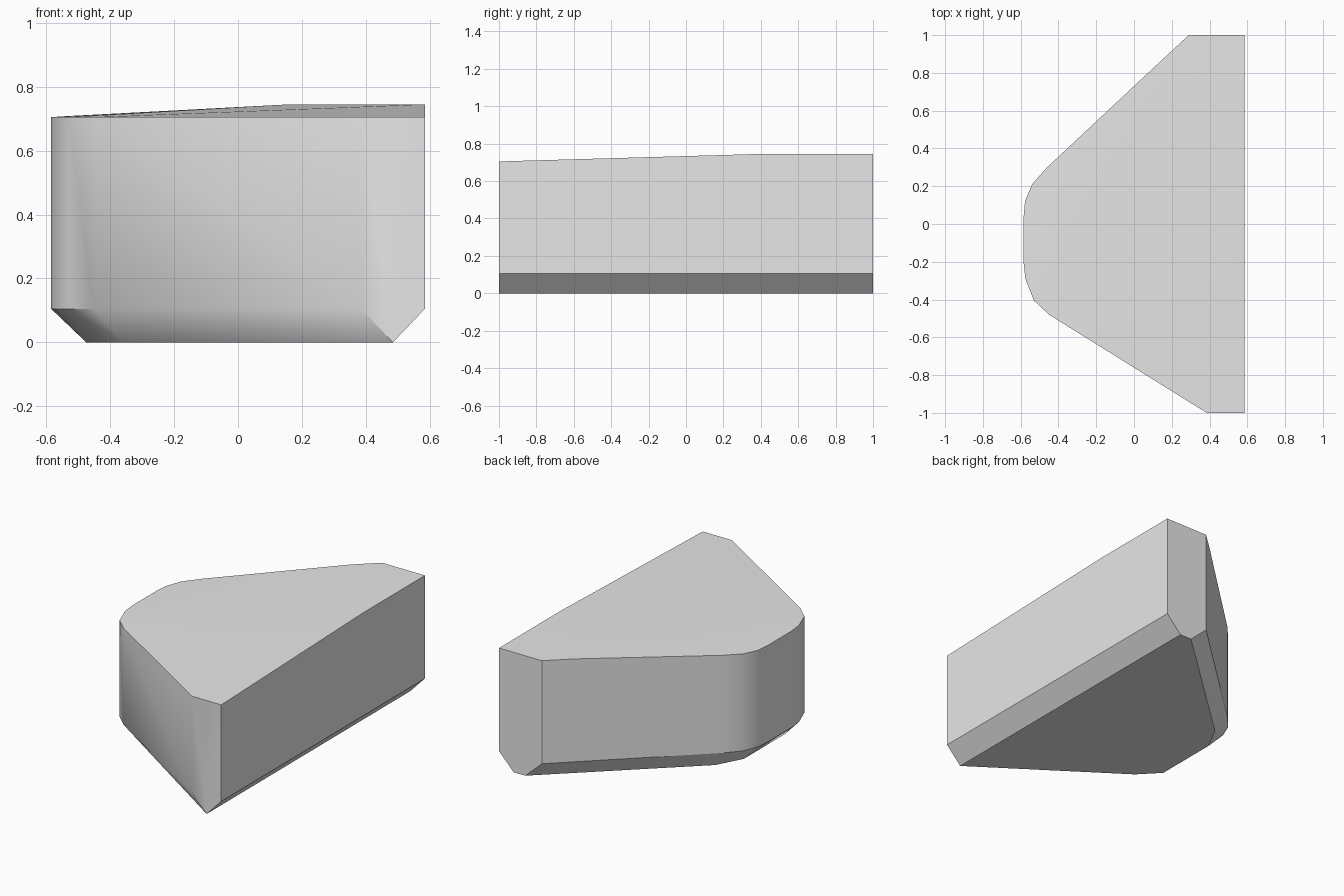
import bpy, bmesh, math

cube = bpy.data.objects.get("Cube")
if cube:
    bpy.data.objects.remove(cube, do_unlink=True)

LOW, HIGH, CHAMFER = 0.705, 0.745, 0.105

# Plan outline: front part and rounded nose, then the raised back part
nose = [(0.585, -1), (0.385, -1), (-0.45, -0.48), (-0.53, -0.405),
        (-0.575, -0.29), (-0.585, -0.2), (-0.585, 0.03), (-0.577, 0.12)]
shoulder = [(-0.54, 0.21, 0.708), (-0.46, 0.30, 0.712)]
back = [(0.29, 1), (0.585, 1)]
crease = [(0.16, 0.88), (0.585, 0.4)]
# Underside outline, drawn in from the walls
base = [(0.485, -1), (-0.36, -0.42), (-0.475, -0.3), (-0.475, 0.11),
        (-0.39, 0.27), (0.405, 1), (0.485, 1)]

points = [(x, y, LOW) for x, y in nose]
points += shoulder
points += [(x, y, HIGH) for x, y in back + crease]
points += [(x, y, CHAMFER) for x, y in nose + [s[:2] for s in shoulder] + back]
points += [(x, y, 0) for x, y in base]

# Solid wedge block wrapped around the outlines
bm = bmesh.new()
for p in points:
    bm.verts.new(p)
hull = bmesh.ops.convex_hull(bm, input=bm.verts[:])
spare = {v for v in hull["geom_interior"] + hull["geom_unused"]
         if isinstance(v, bmesh.types.BMVert) and not v.link_faces}
bmesh.ops.delete(bm, geom=list(spare), context='VERTS')
bmesh.ops.dissolve_limit(bm, angle_limit=math.radians(0.3),
                         verts=bm.verts[:], edges=bm.edges[:])
bmesh.ops.recalc_face_normals(bm, faces=bm.faces[:])
mesh = bpy.data.meshes.new("wedge_block")
bm.to_mesh(mesh)
bm.free()

block = bpy.data.objects.new("wedge_block", mesh)
bpy.context.collection.objects.link(block)

# Plain grey finish
grey = bpy.data.materials.new("plain_grey")
grey.use_nodes = True
colour = (0.8, 0.8, 0.8, 1)
grey.diffuse_color = colour
for node in grey.node_tree.nodes:
    if node.type == 'BSDF_PRINCIPLED':
        node.inputs["Base Color"].default_value = colour
mesh.materials.append(grey)

# Soft nose, crisp corners
bpy.ops.object.select_all(action='DESELECT')
block.select_set(True)
bpy.context.view_layer.objects.active = block
bpy.ops.object.shade_smooth_by_angle(angle=math.radians(33))
